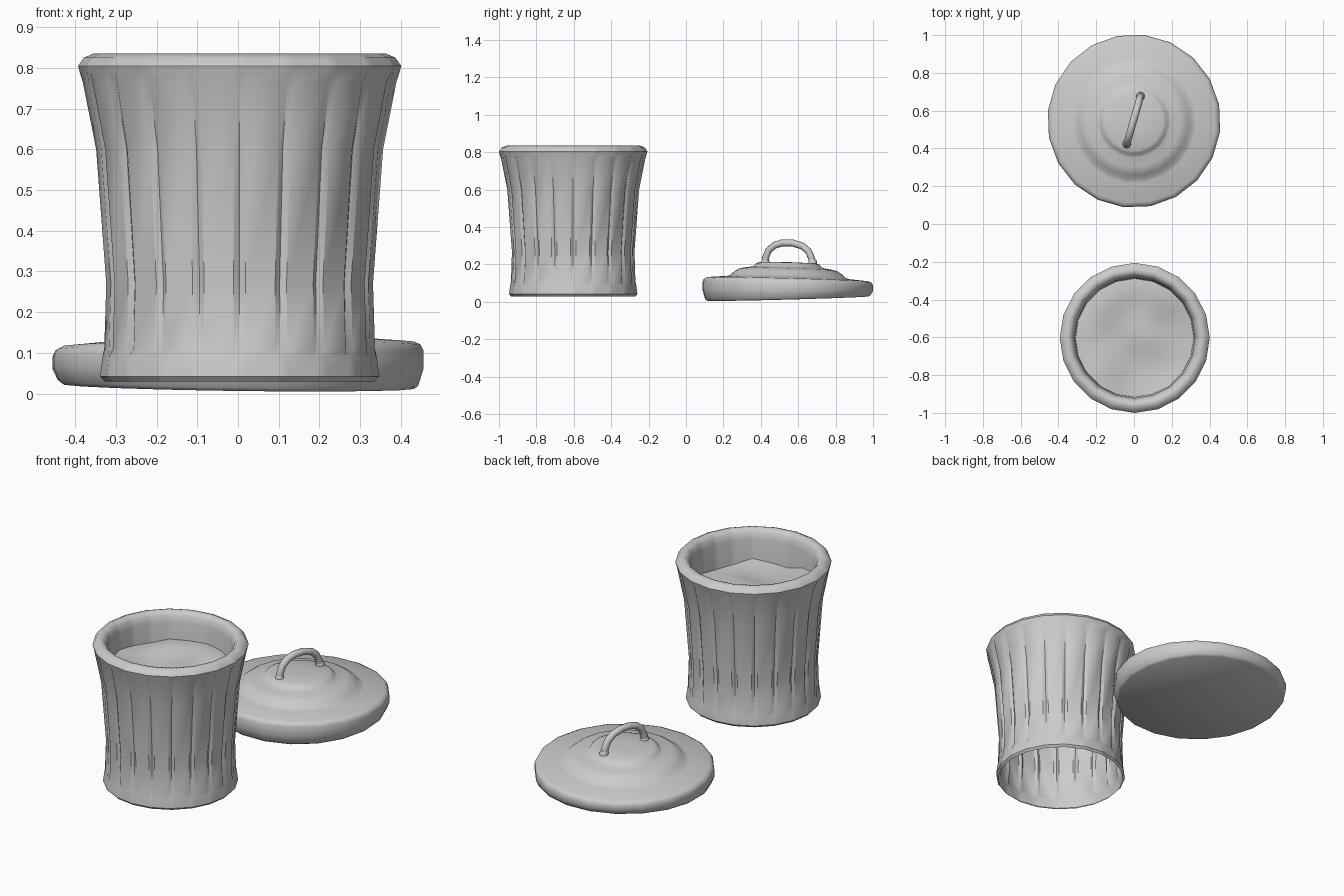
import bpy, bmesh, math
from mathutils import Vector, noise

cube = bpy.data.objects.get("Cube")
if cube:
    bpy.data.objects.remove(cube, do_unlink=True)

SIDES = 20
STEP = math.tau / SIDES

metal = bpy.data.materials.new("plain grey")
metal.use_nodes = True
GREY = (0.6, 0.6, 0.6, 1)
metal.diffuse_color = GREY
metal.node_tree.nodes["Principled BSDF"].inputs["Base Color"].default_value = GREY


def finish(name, bm, location, angle):
    """Turn a bmesh into a shaded, placed object."""
    bmesh.ops.recalc_face_normals(bm, faces=bm.faces)
    mesh = bpy.data.meshes.new(name)
    bm.to_mesh(mesh)
    bm.free()
    mesh.materials.append(metal)
    obj = bpy.data.objects.new(name, mesh)
    obj.location = location
    bpy.context.collection.objects.link(obj)
    bpy.ops.object.select_all(action="DESELECT")
    obj.select_set(True)
    bpy.context.view_layer.objects.active = obj
    bpy.ops.object.shade_smooth_by_angle(angle=math.radians(angle))
    return obj


def loft(bm, rings, cap_start=False, cap_end=False):
    """Bridge closed rings of points."""
    rows = [[bm.verts.new(p) for p in ring] for ring in rings]
    for a, b in zip(rows, rows[1:]):
        for i in range(len(a)):
            j = (i + 1) % len(a)
            bm.faces.new((a[i], a[j], b[j], b[i]))
    if cap_start:
        bm.faces.new(rows[0])
    if cap_end:
        bm.faces.new(rows[-1])


# Can: fluted wall open at the bottom, rolled rim and inner wall
def fluted_ring(radius, z, depth):
    points = []
    for k in range(SIDES):
        for offset in (-0.045, 0, 0.045):
            r = radius * math.cos(STEP / 2) / math.cos(STEP / 2 - abs(offset))
            if offset == 0:
                r -= depth
            a = k * STEP + offset
            points.append((r * math.cos(a), r * math.sin(a), z))
    return points


GROOVE = 0.012
can_profile = [
    (0.332, 0.03, 0), (0.343, 0.042, 0), (0.337, 0.09, 0),
    (0.335, 0.11, GROOVE), (0.33, 0.27, GROOVE), (0.355, 0.6, GROOVE),
    (0.388, 0.765, GROOVE), (0.393, 0.79, 0), (0.397, 0.805, 0),
    (0.383, 0.825, 0), (0.36, 0.835, 0), (0.342, 0.831, 0),
    (0.328, 0.815, 0), (0.319, 0.78, 0), (0.31, 0.6, 0)]
bm = bmesh.new()
loft(bm, [fluted_ring(*row) for row in can_profile])
finish("can_body", bm, (0.004, -0.603, 0), 40)

# Contents: lumpy sheet inside the can
bm = bmesh.new()
bmesh.ops.create_circle(bm, cap_ends=False, radius=0.314, segments=SIDES)
bm.clear()
rings = []
for n in range(8, 0, -1):
    r = 0.314 * n / 8
    ring = []
    for k in range(SIDES):
        x, y = r * math.cos(k * STEP), r * math.sin(k * STEP)
        lump = noise.noise(Vector((x * 5, y * 5, 0.4)))
        ring.append((x, y, 0.67 + 0.04 * lump))
    rings.append(ring)
loft(bm, rings, cap_end=True)
finish("can_contents", bm, (0.004, -0.603, 0), 60)

# Lid: stepped disc, thicker towards one side
LID = (0, 0.545, 0)
TURN = math.radians(74)


def lid_ring(r, z):
    lean = 1 if z > 0.09 else -1 if z < 0.04 else 0
    points = []
    for k in range(SIDES):
        a = TURN + (k + 0.5) * STEP
        x, y = r * math.cos(a), r * math.sin(a)
        points.append((x, y, z + lean * (0.013 * x - 0.027 * y)))
    return points


lid_profile = [
    (0.435, 0.018), (0.446, 0.026), (0.459, 0.06), (0.459, 0.098),
    (0.452, 0.113), (0.435, 0.121), (0.33, 0.13), (0.312, 0.136),
    (0.288, 0.157), (0.265, 0.171), (0.242, 0.177), (0.195, 0.184),
    (0.182, 0.189), (0.172, 0.202), (0.155, 0.209), (0.05, 0.212)]
bm = bmesh.new()
loft(bm, [lid_ring(*row) for row in lid_profile], cap_start=True, cap_end=True)
finish("lid", bm, LID, 45)

# Handle: bent rod on top of the lid
rod_path = [(-0.132, 0.195), (-0.13, 0.235), (-0.112, 0.277), (-0.08, 0.303),
            (-0.035, 0.316), (0.02, 0.315), (0.075, 0.299),
            (0.108, 0.272), (0.126, 0.235), (0.132, 0.195)]
ROD = 0.019
bm = bmesh.new()
rings = []
for i, (u, z) in enumerate(rod_path):
    before, after = rod_path[max(i - 1, 0)], rod_path[min(i + 1, len(rod_path) - 1)]
    along = Vector((after[0] - before[0], 0, after[1] - before[1])).normalized()
    across = Vector((0, 1, 0))
    up = along.cross(across)
    ring = []
    for k in range(8):
        a = k * math.tau / 8
        ring.append(Vector((u, 0, z)) + ROD * (math.cos(a) * across + math.sin(a) * up))
    rings.append(ring)
loft(bm, rings, cap_start=True, cap_end=True)
handle = finish("lid_handle", bm, (-0.002, 0.55, 0), 50)
handle.rotation_euler.z = TURN

# Collars where the handle meets the lid
for name, u in (("handle_collar_front", -0.132), ("handle_collar_back", 0.132)):
    bm = bmesh.new()
    loft(bm, [[(r * math.cos(k * math.tau / 8), r * math.sin(k * math.tau / 8), z)
               for k in range(8)] for r, z in ((0.024, 0.2), (0.022, 0.22), (0.016, 0.228))],
         cap_start=True, cap_end=True)
    finish(name, bm, (-0.002 + u * math.cos(TURN), 0.55 + u * math.sin(TURN), 0), 50)
